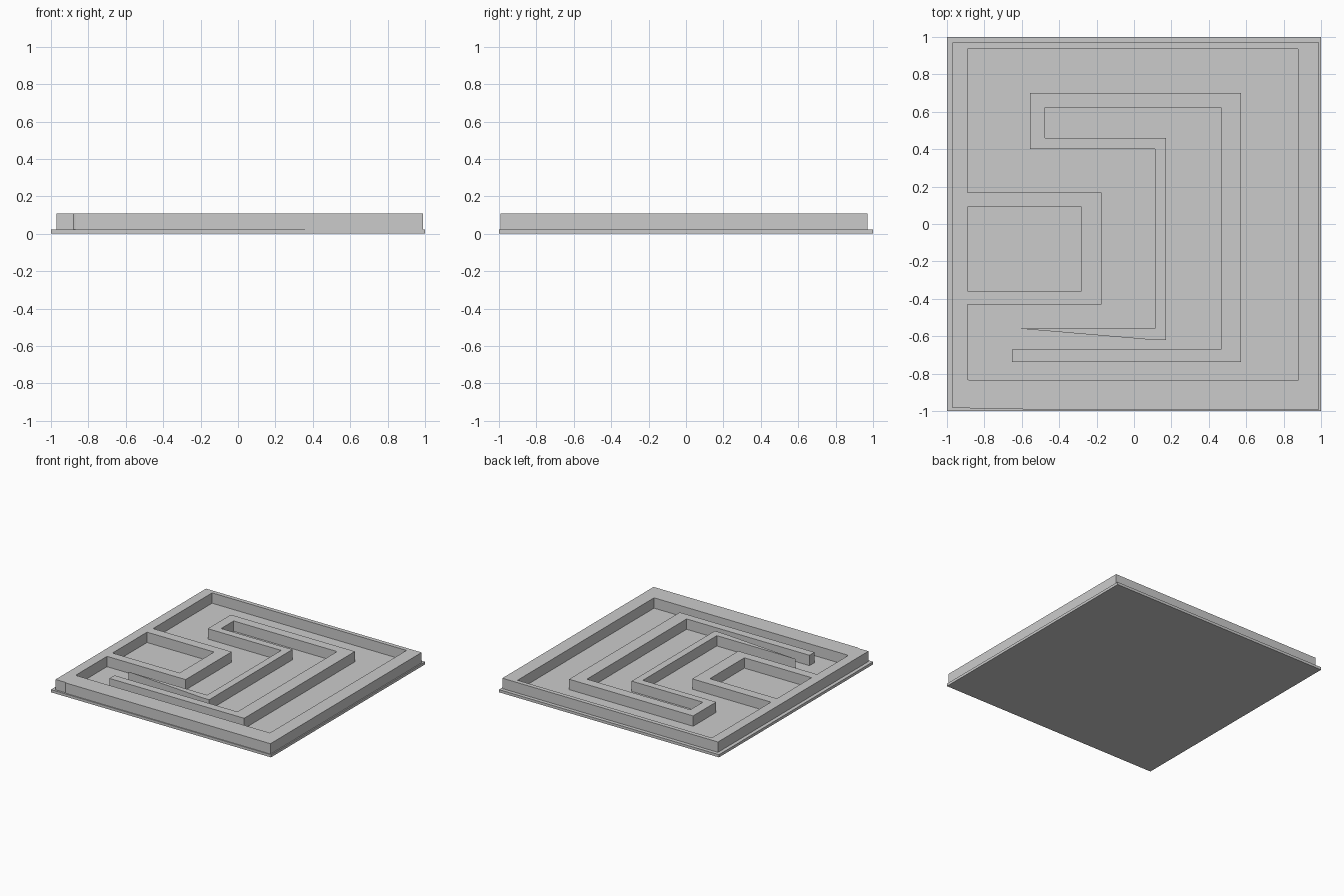
import bpy

if "Cube" in bpy.data.objects:
    bpy.data.objects.remove(bpy.data.objects["Cube"])

BASE_H = 0.022
TOP = 0.107


def extrude_profile(name, loops, z0, z1):
    """Extrude closed outlines (inner loops become holes) from z0 to z1."""
    cu = bpy.data.curves.new(name, 'CURVE')
    cu.dimensions = '2D'
    cu.fill_mode = 'BOTH'
    cu.extrude = (z1 - z0) / 2
    for pts in loops:
        sp = cu.splines.new('POLY')
        sp.points.add(len(pts) - 1)
        for p, (x, y) in zip(sp.points, pts):
            p.co = (x, y, 0, 1)
        sp.use_cyclic_u = True
    ob = bpy.data.objects.new(name, cu)
    ob.location.z = (z0 + z1) / 2
    bpy.context.collection.objects.link(ob)
    bpy.ops.object.select_all(action='DESELECT')
    ob.select_set(True)
    bpy.context.view_layer.objects.active = ob
    bpy.ops.object.convert(target='MESH')
    ob = bpy.context.object
    ob.name = name
    bpy.ops.object.shade_flat()
    return ob


# Thin square floor
extrude_profile("floor_plate", [[(-1, -1), (1, -1), (1, 1), (-1, 1)]], 0, BASE_H)

# Outer wall with the attached alcove on the left side
outer = [(-0.97, 0.97), (0.99, 0.97), (0.99, -0.993), (-0.87, -0.99), (-0.88, -0.983), (-0.97, -0.983)]
corridor = [(-0.89, 0.935), (0.877, 0.935), (0.877, -0.838), (-0.877, -0.838),
            (-0.89, -0.83), (-0.89, -0.43), (-0.175, -0.43), (-0.175, 0.168), (-0.89, 0.168)]
alcove = [(-0.89, 0.09), (-0.28, 0.09), (-0.28, -0.358), (-0.89, -0.358)]
extrude_profile("outer_wall", [outer, corridor, alcove], BASE_H, TOP)

# Folded inner wall, ending in a tapered wedge
inner = [(-0.555, 0.70), (0.573, 0.70), (0.573, -0.738), (-0.652, -0.738),
         (-0.652, -0.672), (0.465, -0.672), (0.465, 0.622), (-0.475, 0.622),
         (-0.475, 0.46), (0.172, 0.46), (0.172, -0.62), (0.105, -0.62),
         (-0.605, -0.56), (0.112, -0.56), (0.112, 0.40), (-0.555, 0.40)]
extrude_profile("inner_wall", [inner], BASE_H, TOP)
